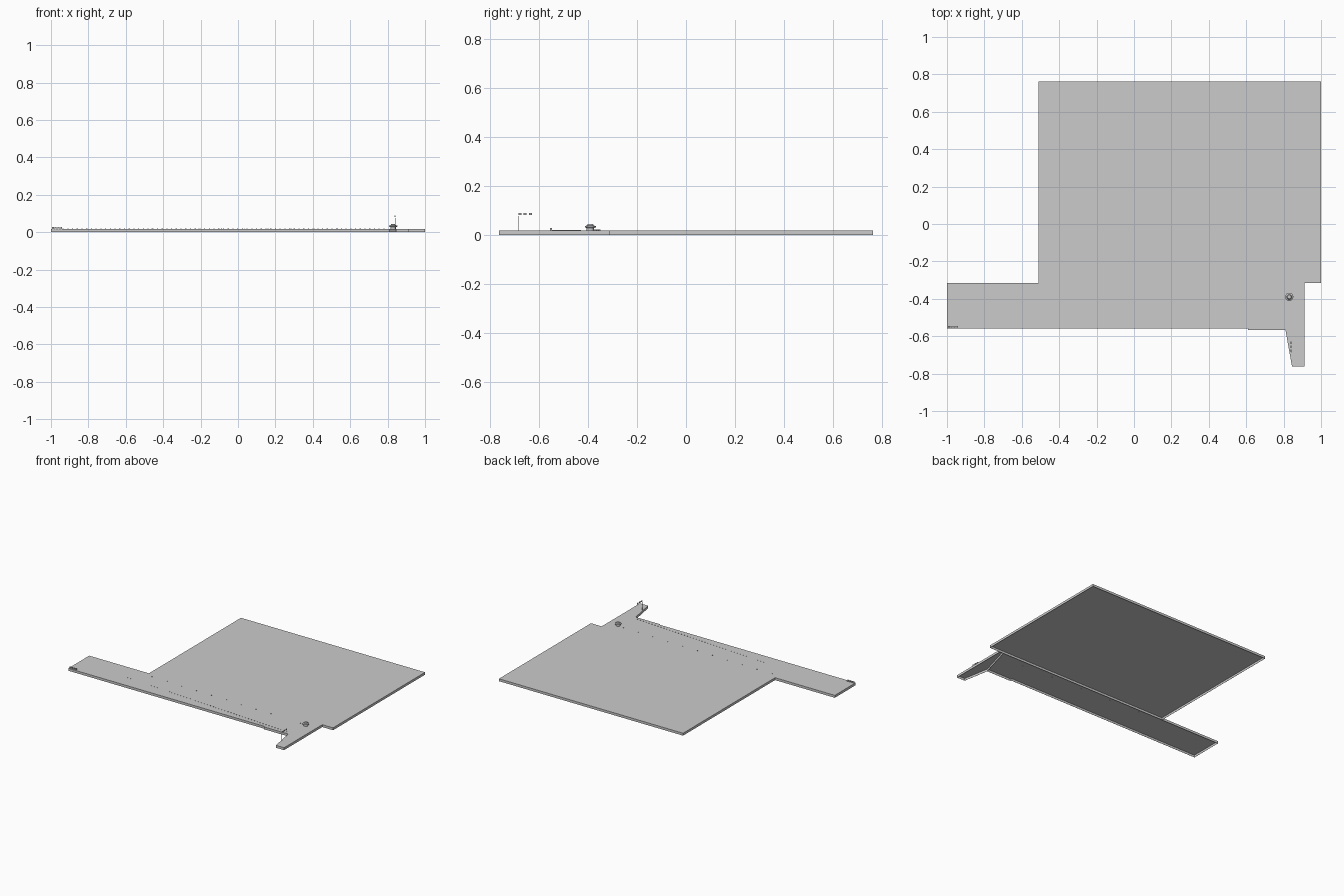
import bpy, bmesh
from mathutils import Vector

cube = bpy.data.objects.get("Cube")
if cube:
    bpy.data.objects.remove(cube, do_unlink=True)

TOP = 0.018


def material(name, value):
    m = bpy.data.materials.new(name)
    m.use_nodes = True
    colour = (value, value, value, 1)
    m.diffuse_color = colour
    m.node_tree.nodes["Principled BSDF"].inputs["Base Color"].default_value = colour
    return m


GREY = material("concrete grey", 0.6)


def finish(name, bm):
    bmesh.ops.recalc_face_normals(bm, faces=bm.faces[:])
    mesh = bpy.data.meshes.new(name)
    bm.to_mesh(mesh)
    bm.free()
    mesh.materials.append(GREY)
    obj = bpy.data.objects.new(name, mesh)
    bpy.context.collection.objects.link(obj)
    return obj


def deck(name, outline):
    """Flat deck with a thin skirt, hollow underneath."""
    bm = bmesh.new()
    base = bm.faces.new([bm.verts.new((x, y, 0)) for x, y in outline])
    top = bmesh.ops.extrude_face_region(bm, geom=[base], use_keep_orig=True)
    bmesh.ops.translate(bm, vec=(0, 0, TOP),
                        verts=[v for v in top["geom"] if isinstance(v, bmesh.types.BMVert)])
    bmesh.ops.recalc_face_normals(bm, faces=bm.faces[:])
    bottom = min(bm.faces, key=lambda f: f.calc_center_median().z)
    bmesh.ops.inset_region(bm, faces=[bottom], thickness=0.002)
    # recess the underside with vertical inner walls
    inner = bmesh.ops.extrude_discrete_faces(bm, faces=[bottom])["faces"][0]
    bmesh.ops.translate(bm, vec=(0, 0, TOP - 0.002), verts=inner.verts[:])
    bmesh.ops.remove_doubles(bm, verts=bm.verts[:], dist=0.00001)
    return finish(name, bm)


def boxes(name, centres, size):
    """Several equal boxes in one object."""
    bm = bmesh.new()
    for c in centres:
        made = bmesh.ops.create_cube(bm, size=1)["verts"]
        bmesh.ops.scale(bm, vec=size, verts=made)
        bmesh.ops.translate(bm, vec=c, verts=made)
    return finish(name, bm)


def line(start, end, count):
    a, b = Vector(start), Vector(end)
    return [a.lerp(b, i / (count - 1)) for i in range(count)]


def lathe(name, centre, rings, sides=24):
    """Stack of tapered drums given as (radius, height) rings."""
    bm = bmesh.new()
    loops = []
    for r, z in rings:
        made = bmesh.ops.create_circle(bm, segments=sides, radius=r)["verts"]
        bmesh.ops.translate(bm, vec=(centre[0], centre[1], z), verts=made)
        loops.append(made)
    for a, b in zip(loops, loops[1:]):
        for i in range(sides):
            j = (i + 1) % sides
            bm.faces.new((a[i], a[j], b[j], b[i]))
    bm.faces.new(loops[0])
    bm.faces.new(loops[-1])
    return finish(name, bm)


# Ground decks
deck("main_yard", [(-0.51, -0.315), (1, -0.315), (1, 0.763), (-0.51, 0.763)])
deck("quay", [(-1, -0.56), (0.61, -0.56), (0.61, -0.568), (0.81, -0.568),
              (0.88, -0.315), (-1, -0.315)])
deck("pier", [(0.81, -0.568), (0.845, -0.763), (0.912, -0.763),
              (0.912, -0.315), (0.88, -0.315)])

# Round tower with a wider gallery
lathe("round_tower", (0.83, -0.39),
      [(0.015, TOP), (0.015, 0.028), (0.022, 0.030), (0.022, 0.035),
       (0.014, 0.038), (0.010, 0.045)])

# Rows of small markers along the quay
boxes("quay_edge_markers", line((-0.96, -0.43, TOP), (0.78, -0.545, TOP), 70),
      (0.006, 0.003, 0.003))
boxes("yard_lamps", line((-0.46, -0.35, TOP), (0.78, -0.38, TOP), 11),
      (0.004, 0.004, 0.006))

# Signal mast and its small plates on the pier
boxes("signal_mast", [(0.84, -0.685, 0.046)], (0.002, 0.002, 0.06))
boxes("signal_plates", line((0.84, -0.678, 0.085), (0.84, -0.635, 0.085), 3),
      (0.006, 0.012, 0.008))

# Low barrier at the quay end
boxes("end_barrier", line((-0.99, -0.55, 0.023), (-0.945, -0.55, 0.023), 4),
      (0.010, 0.008, 0.010))
